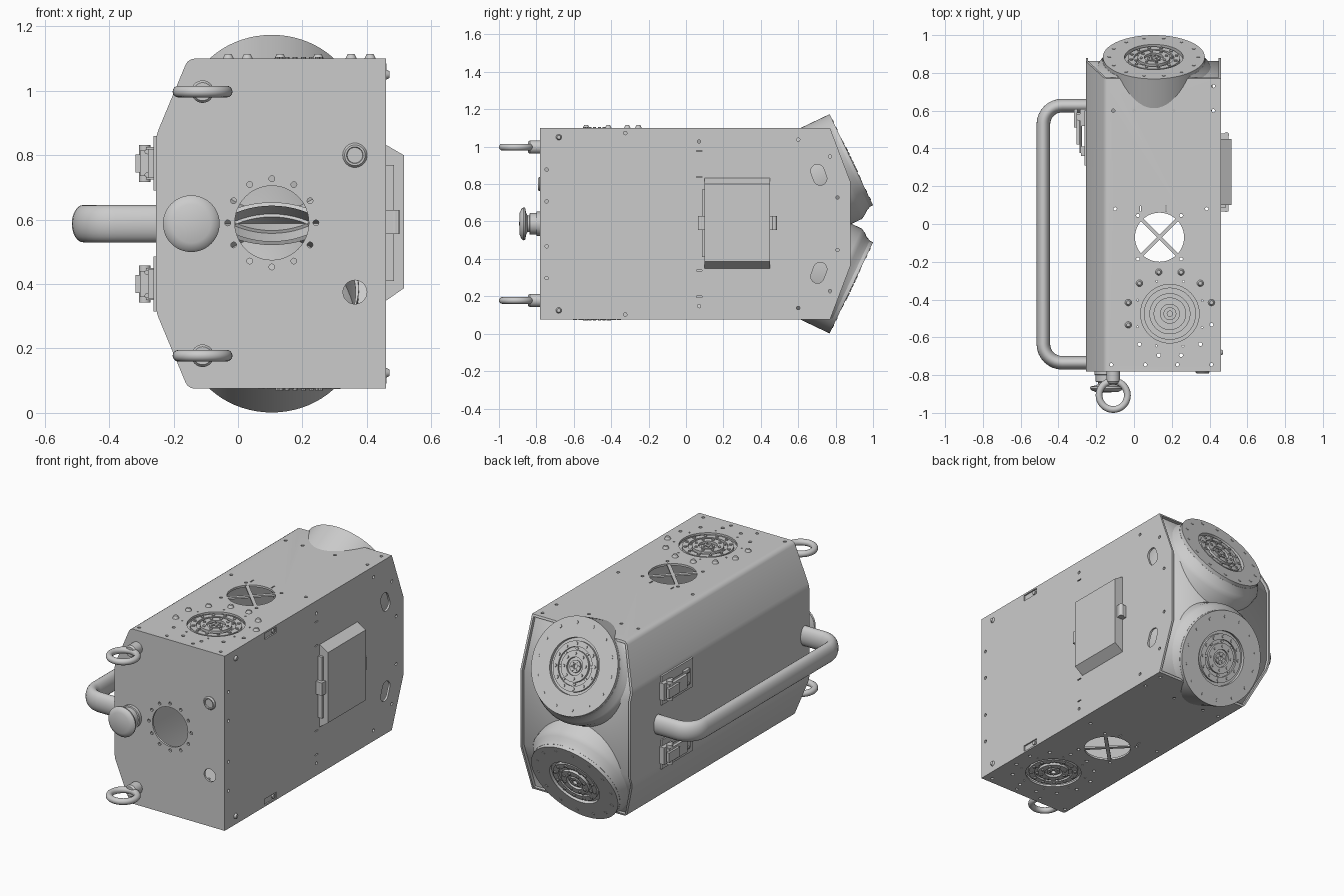
import bpy, bmesh
from math import sin, cos, pi, radians
from mathutils import Vector, Matrix

if "Cube" in bpy.data.objects:
    bpy.data.objects.remove(bpy.data.objects["Cube"])

ZM = 0.5875  # mirror height: upper and lower halves match


def frame(loc, axis):
    return Matrix.Translation(loc) @ Vector(axis).to_track_quat('Z', 'Y').to_matrix().to_4x4()


def finish(name, bm):
    bmesh.ops.recalc_face_normals(bm, faces=bm.faces)
    me = bpy.data.meshes.new(name)
    bm.to_mesh(me)
    bm.free()
    ob = bpy.data.objects.new(name, me)
    bpy.context.collection.objects.link(ob)
    return ob


def cyl(bm, loc, axis, r, h, seg=12, r2=None):
    return bmesh.ops.create_cone(bm, cap_ends=True, segments=seg, radius1=r, radius2=r if r2 is None else r2,
                                 depth=h, matrix=frame(loc, axis))['verts']


def box(bm, x0, x1, y0, y1, z0, z1):
    m = Matrix.Translation(((x0 + x1) / 2, (y0 + y1) / 2, (z0 + z1) / 2))
    bmesh.ops.create_cube(bm, size=1, matrix=m @ Matrix.Diagonal((x1 - x0, y1 - y0, z1 - z0, 1)))


def prism(profile, y0, y1):
    bm = bmesh.new()
    f = bm.faces.new([bm.verts.new((x, y0, z)) for x, z in profile])
    g = bmesh.ops.extrude_face_region(bm, geom=[f])['geom']
    bmesh.ops.translate(bm, vec=(0, y1 - y0, 0), verts=[v for v in g if isinstance(v, bmesh.types.BMVert)])
    bmesh.ops.recalc_face_normals(bm, faces=bm.faces)
    return bm


def slice_off(bm, co, no):
    bmesh.ops.bisect_plane(bm, geom=bm.verts[:] + bm.edges[:] + bm.faces[:], plane_co=co, plane_no=no, clear_outer=True)
    bmesh.ops.holes_fill(bm, edges=bm.edges[:], sides=0)
    bmesh.ops.recalc_face_normals(bm, faces=bm.faces)


def lathe(profile, loc, axis, seg=56, closed=False):
    bm = bmesh.new()
    m = frame(loc, axis)
    rings = [[bm.verts.new(m @ Vector((r * cos(2 * pi * i / seg), r * sin(2 * pi * i / seg), h)))
              for i in range(seg)] for r, h in profile]
    for a, b in zip(rings, rings[1:] + (rings[:1] if closed else [])):
        if a is rings[-1] and not closed:
            break
        for i in range(seg):
            j = (i + 1) % seg
            bm.faces.new((a[i], a[j], b[j], b[i]))
    bmesh.ops.remove_doubles(bm, verts=bm.verts, dist=1e-5)
    return bm


def ring(loc, axis, r, n, start=0.0):
    m = frame(loc, axis)
    return [m @ Vector((r * cos(start + 2 * pi * i / n), r * sin(start + 2 * pi * i / n), 0)) for i in range(n)]


# Body shell: sheet-metal prism with chamfered rear
outer = [(.46, .075), (.46, 1.1), (-.155, 1.1), (-.255, .86), (-.255, .315), (-.155, .075)]
inner = [(.448, .087), (.448, 1.088), (-.147, 1.088), (-.243, .857), (-.243, .318), (-.147, .087)]
bm = prism(outer, -.78, .88)
edges = [e for e in bm.edges if abs(e.verts[0].co.y - e.verts[1].co.y) > 1 and e.verts[0].co.x < 0]
bmesh.ops.bevel(bm, geom=edges, offset=.02, segments=3, profile=.5, affect='EDGES')
for s in (1, -1):
    slice_off(bm, (0, .77, ZM + s * .5125), (0, .935, s * .355))
body = finish("body_shell", bm)
cavity = finish("cavity_cutter", prism(inner, -.768, 1.1))

# Hole cutters
FAN, HUB = (.135, -.07), (.19, -.475)
bm = bmesh.new()
cyl(bm, (.105, -.78, .59), (0, 1, 0), .115, .05, 48)
cyl(bm, (.363, -.78, .375), (0, 1, 0), .037, .05, 24)
for p in ring((.105, -.78, .59), (0, 1, 0), .137, 12):
    cyl(bm, p, (0, 1, 0), .009, .05)
roof_holes = [(-.12, -.745), (.06, -.745), (.23, -.745), (.41, -.745), (-.11, .6), (0, .6), (.21, .6),
              (.42, .6), (.42, .73), (-.1, .08), (.385, .08)]
roof_holes += [(FAN[0] + a, FAN[1] + b) for a in (-.115, .115) for b in (-.115, .115)]
side_holes = [(-.745, .29), (-.745, .12), (.07, .44), (.6, .45), (.77, .36), (.81, .14)]
for s in (1, -1):
    z = ZM + s * .5125
    cyl(bm, (*FAN, z), (0, 0, 1), .13, .05, 48)
    cyl(bm, (*HUB, z), (0, 0, 1), .155, .05, 56)
    for x, y in roof_holes:
        cyl(bm, (x, y, z), (0, 0, 1), .009, .05)
    for i, p in enumerate(ring((*HUB, z), (0, 0, 1), .228, 12, radians(15))):
        cyl(bm, p, (0, 0, 1), .01, .05)
    for p in ring((*HUB, z), (0, 0, 1), .185, 8, radians(22)):
        cyl(bm, p, (0, 0, 1), .005, .05, 8)
    for x in (.035, .17):
        box(bm, x - .003, x + .003, .065, .095, z - .03, z + .03)
    for y, dz in side_holes:
        cyl(bm, (.46, y, ZM + s * dz), (1, 0, 0), .009, .05)
    for dz in (.25, .39):
        box(bm, .44, .48, .055, .085, ZM + s * dz - .003, ZM + s * dz + .003)
    # slanted oblong slot
    vs = cyl(bm, (.46, .71, ZM + s * .262), (1, 0, 0), .036, .05, 24)
    d = Vector((0, -.35, s * .94))
    c = Vector((.46, .71, ZM + s * .262))
    for v in vs:
        v.co += d * (.021 if (v.co - c).dot(d) > 0 else -.021)
    # corner catch notch
    box(bm, .435, .48, -.41, -.30, *sorted((ZM + s * .468, ZM + s * .503)))
holes = finish("hole_cutter", bm)
for c in (cavity, holes):
    md = body.modifiers.new("cut", 'BOOLEAN')
    md.operation, md.solver, md.object = 'DIFFERENCE', 'EXACT', c
dg = bpy.context.evaluated_depsgraph_get()
me = bpy.data.meshes.new_from_object(body.evaluated_get(dg))
body.modifiers.clear()
body.data = me
for c in (cavity, holes):
    bpy.data.objects.remove(c)

# Rear cover, set slightly inside the shell rim
bm = prism(inner, .6, .862)
for s in (1, -1):
    slice_off(bm, (0, .75, ZM + s * .5125), (0, .935, s * .355))
bm.normal_update()
bmesh.ops.delete(bm, geom=[f for f in bm.faces if f.normal.y < .3], context='FACES')
cover = finish("rear_cover", bm)
cover.modifiers.new("thickness", 'SOLIDIFY').thickness = .01

# Hub with stepped rings and bolts, used on roof, floor and both drums
HUB_PROFILE = [(0, -.022), (.014, -.022), (.014, -.004), (.034, -.004), (.034, -.015), (.05, -.015), (.05, -.001),
               (.086, -.001), (.086, -.016), (.106, -.016), (.106, -.005), (.138, -.005), (.138, -.02), (.157, -.02)]


def hub(name, loc, axis):
    finish(name, lathe(HUB_PROFILE, loc, axis))
    bm = bmesh.new()
    n = Vector(axis).normalized()
    for r, count, size, h in ((.122, 12, .009, .0), (.096, 8, .008, -.01), (.068, 8, .008, .004), (.024, 6, .004, 0)):
        for p in ring(loc, axis, r, count, .2):
            cyl(bm, p + n * (h - .005), axis, size, .012, 10)
    finish(name + "_bolts", bm)


for s, tag in ((1, "upper"), (-1, "lower")):
    hub(tag + "_plate_hub", (*HUB, ZM + s * .5125), (0, 0, s))
    # Angled drum with flange holes and flared base
    loc, ax = Vector((.105, .884, ZM + s * .3425)), Vector((0, .903, s * .43)).normalized()
    finish(tag + "_drum", lathe([(.27, -.36), (.27, 0), (.155, 0), (.155, -.022)], loc, ax, 72))
    hub(tag + "_drum_hub", loc, ax)
    bm = bmesh.new()
    for p in ring(loc, ax, .235, 14):
        cyl(bm, p, ax, .009, .006)
    finish(tag + "_drum_screws", bm)
    bm = lathe([(.26, -.3), (.31, -.3), (.31, -.085), (.296, -.06), (.281, -.042), (.271, -.02), (.26, -.02)],
               loc, ax, 72, True)
    slice_off(bm, (0, 0, ZM + s * .507), (0, 0, s))
    finish(tag + "_drum_flare", bm)
    # Fan grille cross
    bm = bmesh.new()
    for a in (45, -45):
        m = Matrix.Translation((*FAN, ZM + s * (.5065 - .0005 * (a > 0)))) @ Matrix.Rotation(radians(a), 4, 'Z')
        bmesh.ops.create_cube(bm, size=1, matrix=m @ Matrix.Diagonal((.264, .02, .01, 1)))
    finish(tag + "_fan_cross", bm)
    # Lifting eye
    z = ZM + s * .41
    path = [(.075 + .018 * cos(2 * pi * i / 16), .018 * sin(2 * pi * i / 16)) for i in range(16)]
    finish(tag + "_lifting_eye", lathe(path, (-.11, -.907, z), (0, 0, 1), 40, True))
    finish(tag + "_eye_collar", lathe([(0, .065), (.028, .065), (.035, .055), (.035, 0)], (-.11, -.78, z), (0, -1, 0), 32))
    # Toggle latch on the left side
    z = ZM + s * .1875
    bm = bmesh.new()
    box(bm, -.263, -.25, .31, .60, z - .085, z + .085)
    box(bm, -.285, -.255, .52, .61, z - .05, z + .05)
    box(bm, -.28, -.255, .36, .41, z - .045, z + .045)
    box(bm, -.305, -.28, .42, .59, z - .04, z + .04)
    box(bm, -.318, -.3, .51, .61, z - .028, z + .028)
    cyl(bm, (-.29, .565, z), (0, 0, 1), .018, .115, 16)
    for e in (-.036, .036):
        cyl(bm, (-.282, .46, z + e), (0, 1, 0), .008, .17, 10)
    finish(tag + "_toggle_latch", bm)
    # Corner catch inside the notch
    bm = bmesh.new()
    box(bm, .44, .452, -.415, -.295, *sorted((ZM + s * .455, ZM + s * .505)))
    cyl(bm, (.454, -.325, ZM + s * .485), (1, 0, 0), .012, .014)
    cyl(bm, (.464, -.68, ZM + s * .463), (1, 0, 0), .017, .014, 16, .01)
    finish(tag + "_corner_catch", bm)

# Domed bolts around the roof hub
bm = bmesh.new()
for p in ring((*HUB, 1.107), (0, 0, 1), .228, 12, radians(-165))[:7]:
    cyl(bm, p, (0, 0, 1), .018, .016, 16, .01)
finish("roof_dome_bolts", bm)

# Side handle: flattened tube along a rounded U
pts = [(-.25, .627)]
for cy, a0 in ((.527, 90), (-.635, 180)):
    pts += [(-.38 + .1 * cos(radians(a0 + t * 11.25)), cy + .1 * sin(radians(a0 + t * 11.25))) for t in range(9)]
pts.append((-.25, -.735))
bm = bmesh.new()
rings = []
for i, p in enumerate(pts):
    a, b = Vector(pts[max(i - 1, 0)]), Vector(pts[min(i + 1, len(pts) - 1)])
    t = (b - a).normalized()
    rings.append([bm.verts.new((p[0] - t.y * .036 * cos(k * pi / 12), p[1] + t.x * .036 * cos(k * pi / 12),
                                ZM + .058 * sin(k * pi / 12))) for k in range(24)])
for a, b in zip(rings, rings[1:]):
    for k in range(24):
        bm.faces.new((a[k], a[(k + 1) % 24], b[(k + 1) % 24], b[k]))
bm.faces.new(rings[0])
bm.faces.new(rings[-1])
bmesh.ops.translate(bm, vec=(.0, 0, 0), verts=bm.verts)
finish("side_handle", bm)

# Mushroom push button and small knob on the front
finish("push_button", lathe([(0, .112), (.06, .109), (.08, .1), (.088, .09), (.086, .08), (.06, .075), (.045, .068),
                             (.045, .058), (.058, .055), (.058, .02), (.065, .018), (.065, 0)], (-.145, -.78, ZM), (0, -1, 0), 48))
finish("front_knob", lathe([(0, .006), (.024, .006), (.026, .012), (.032, .012), (.038, .004), (.038, 0)],
                           (.363, -.78, .80), (0, -1, 0), 32))

# Access box on the right side with hinge and clasp
finish("access_box", prism([(.455, .345), (.515, .387), (.515, .8), (.455, .835)], .1, .45))
bm = bmesh.new()
box(bm, .455, .485, .085, .1, .41, .77)
box(bm, .455, .5, .065, .1, .555, .63)
box(bm, .455, .5, .45, .48, .555, .63)
cyl(bm, (.49, .472, .5925), (0, 0, 1), .014, .075, 16)
cyl(bm, (.487, .078, .5925), (0, 0, 1), .014, .075, 16)
finish("access_box_clasps", bm)

bpy.ops.object.select_all(action='DESELECT')
for ob in bpy.context.scene.objects:
    ob.select_set(True)
    bpy.context.view_layer.objects.active = ob
bpy.ops.object.shade_smooth_by_angle(angle=radians(32))
